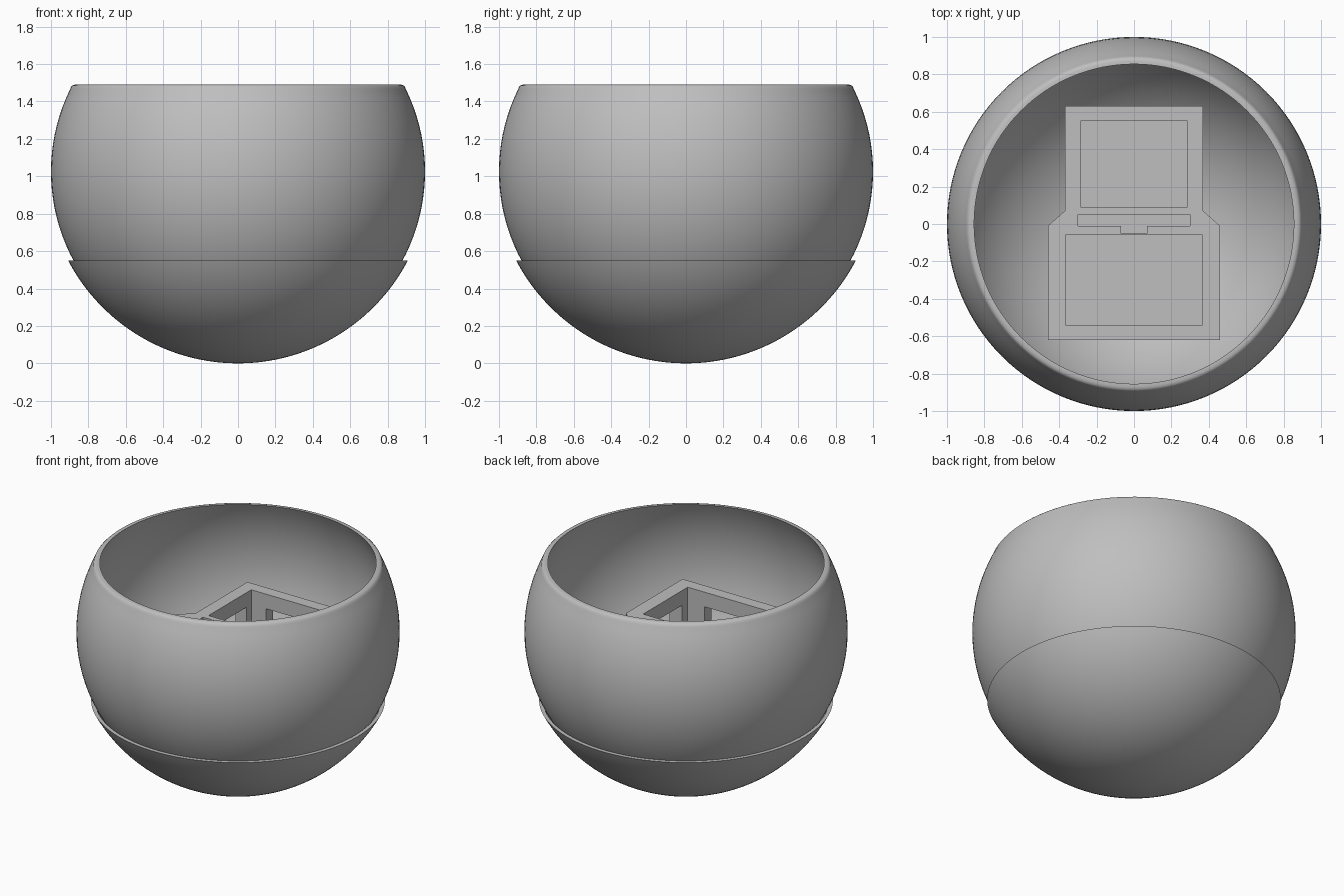
import bpy, bmesh
from math import sin, cos, acos, tau, radians

cube = bpy.data.objects.get("Cube")
if cube:
    bpy.data.objects.remove(cube, do_unlink=True)

CENTRE = 1.025      # height of the common sphere centre
SEGMENTS = 128

grey = bpy.data.materials.new("plain grey")
grey.use_nodes = True
colour = (0.52, 0.52, 0.52, 1)
grey.diffuse_color = colour
grey.node_tree.nodes["Principled BSDF"].inputs["Base Color"].default_value = colour


def make_object(name, bm):
    bmesh.ops.recalc_face_normals(bm, faces=bm.faces)
    mesh = bpy.data.meshes.new(name)
    bm.to_mesh(mesh)
    bm.free()
    mesh.materials.append(grey)
    obj = bpy.data.objects.new(name, mesh)
    bpy.context.collection.objects.link(obj)
    return obj


def arc(radius, top, steps=40):
    """Sphere profile from the bottom pole up to a height above the centre."""
    end = acos(-top / radius)
    return [(radius * sin(end * i / steps), -radius * cos(end * i / steps))
            for i in range(steps + 1)]


def lathe(name, profile):
    bm = bmesh.new()
    verts = [bm.verts.new((r, 0, z + CENTRE)) for r, z in profile]
    edges = [bm.edges.new(pair) for pair in zip(verts, verts[1:])]
    bmesh.ops.spin(bm, geom=verts + edges, cent=(0, 0, 0), axis=(0, 0, 1),
                   angle=tau, steps=SEGMENTS)
    bmesh.ops.remove_doubles(bm, verts=bm.verts, dist=0.0001)
    obj = make_object(name, bm)
    bpy.ops.object.select_all(action='DESELECT')
    obj.select_set(True)
    bpy.context.view_layer.objects.active = obj
    bpy.ops.object.shade_smooth_by_angle(angle=radians(35))
    return obj


def add_prism(bm, outline, low, high):
    face = bm.faces.new([bm.verts.new((x, y, low)) for x, y in outline])
    top = bmesh.ops.extrude_face_region(bm, geom=[face])["geom"]
    moved = [v for v in top if isinstance(v, bmesh.types.BMVert)]
    bmesh.ops.translate(bm, verts=moved, vec=(0, 0, high - low))


def mirrored(half):
    """Complete an outline given on the +x side."""
    return half + [(-x, y) for x, y in reversed(half)]


def rectangle(half_width, front, back):
    return mirrored([(half_width, front), (half_width, back)])


def prisms(name, outlines, low, high):
    bm = bmesh.new()
    for outline in outlines:
        add_prism(bm, outline, low, high)
    return make_object(name, bm)


# Open bowl with a rounded outer rim
rim = [(0.893, 0.453), (0.885, 0.461), (0.872, 0.465)]
lathe("bowl", arc(1.0, 0.44) + rim + arc(0.973, 0.465)[::-1])

# Lower cup around the bowl, with a flat lip
lathe("lower_cup", arc(1.025, -0.475) + arc(1.003, -0.475)[::-1])

# Inner holder block
holder = prisms("inner_holder", [mirrored([
    (0.46, -0.62), (0.46, -0.01), (0.37, 0.07), (0.37, 0.63)])], 0.44, 1.02)

# Two pockets and a notched slot
pockets = prisms("pocket_cutter", [
    rectangle(0.285, 0.09, 0.55),
    rectangle(0.365, -0.54, -0.06),
    mirrored([(0.07, -0.05), (0.07, -0.01), (0.30, -0.01), (0.30, 0.05)]),
], 0.50, 1.2)

# Openings through the side, front and back walls
windows = prisms("window_cutter", [
    rectangle(0.60, 0.14, 0.50),
    rectangle(0.60, -0.48, -0.12),
    rectangle(0.175, 0.52, 0.70),
    rectangle(0.24, -0.70, -0.51),
], 0.60, 0.92)

for cutter in (pockets, windows):
    cutter.hide_render = True
    cut = holder.modifiers.new(cutter.name, 'BOOLEAN')
    cut.operation = 'DIFFERENCE'
    cut.solver = 'EXACT'
    cut.object = cutter

# Bake the cuts and discard the cutters
bpy.context.view_layer.update()
graph = bpy.context.evaluated_depsgraph_get()
baked = bpy.data.meshes.new_from_object(holder.evaluated_get(graph))
holder.modifiers.clear()
holder.data = baked
for cutter in (pockets, windows):
    bpy.data.objects.remove(cutter, do_unlink=True)
